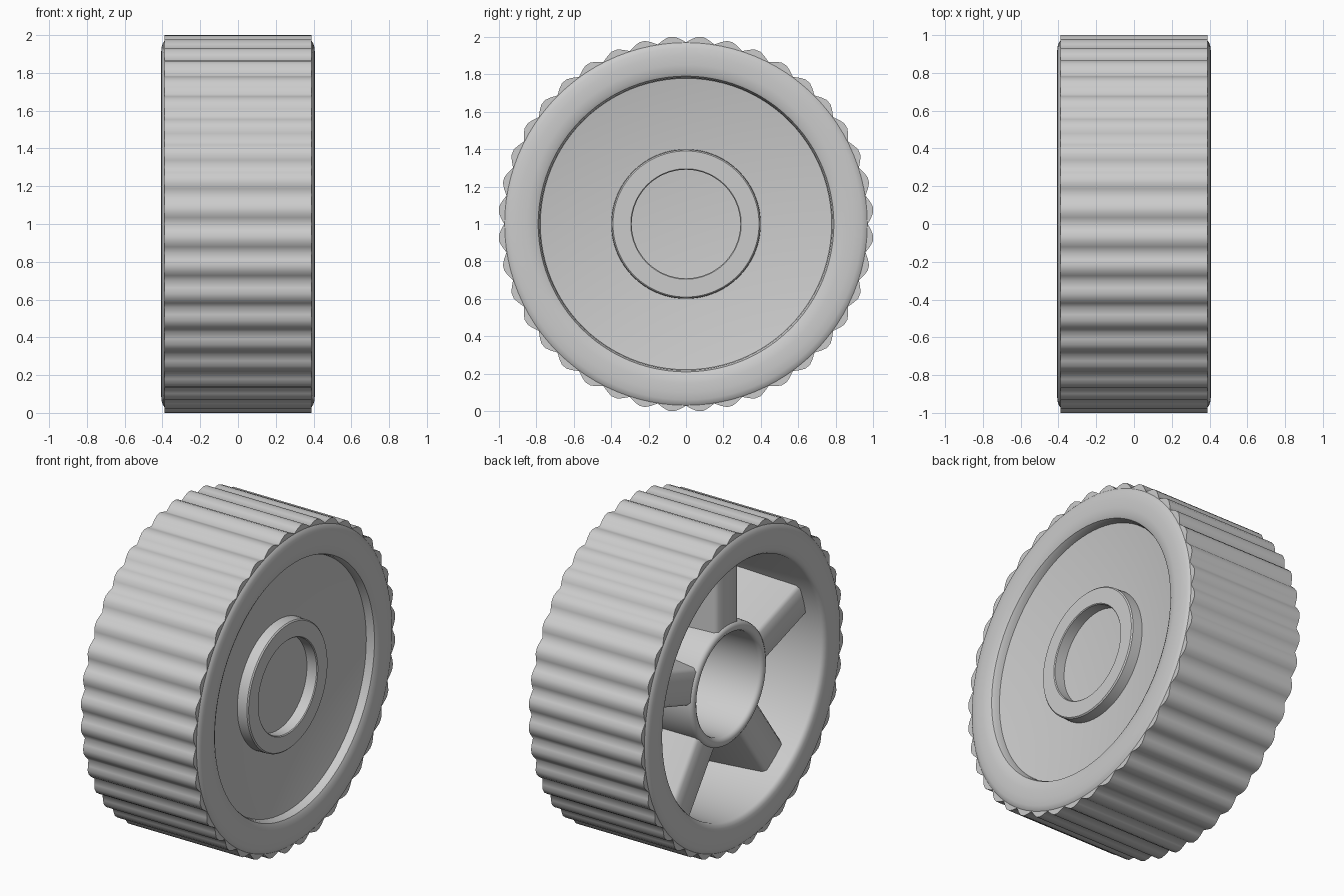
import bpy, bmesh, math
from math import sin, cos, pi, radians

if "Cube" in bpy.data.objects:
    bpy.data.objects.remove(bpy.data.objects["Cube"])

CZ = 1.0  # axle height, axle runs along x


def finish(name, bm, angle=35):
    bmesh.ops.recalc_face_normals(bm, faces=bm.faces)
    me = bpy.data.meshes.new(name)
    bm.to_mesh(me)
    bm.free()
    ob = bpy.data.objects.new(name, me)
    bpy.context.collection.objects.link(ob)
    bpy.ops.object.select_all(action='DESELECT')
    ob.select_set(True)
    bpy.context.view_layer.objects.active = ob
    bpy.ops.object.shade_smooth_by_angle(angle=radians(angle))
    return ob


def lathe(name, profile, closed=True, n=96, angle=35):
    """Revolve (x, radius) points around the axle; radius 0 makes a pole."""
    bm = bmesh.new()
    rings = []
    for x, r in profile:
        if r == 0:
            rings.append([bm.verts.new((x, 0, CZ))] * n)
        else:
            rings.append([bm.verts.new((x, r * sin(2 * pi * i / n), CZ + r * cos(2 * pi * i / n)))
                          for i in range(n)])
    pairs = list(zip(rings, rings[1:]))
    if closed:
        pairs.append((rings[-1], rings[0]))
    for a, b in pairs:
        for i in range(n):
            j = (i + 1) % n
            quad = list(dict.fromkeys((a[i], a[j], b[j], b[i])))
            if len(quad) > 2:
                bm.faces.new(quad)
    return finish(name, bm, angle)


# Rim with rounded shoulders, plus the dished web disc closing the +x side
lathe("rim_and_disc", [
    (0.275, 0), (0.275, 0.40), (0.345, 0.778), (0.375, 0.782), (0.393, 0.79), (0.403, 0.81),
    (0.408, 0.85), (0.408, 0.90), (0.404, 0.94), (0.397, 0.96), (0.388, 0.971), (0.37, 0.965),
    (-0.37, 0.965), (-0.388, 0.971), (-0.397, 0.96), (-0.404, 0.94), (-0.408, 0.90),
    (-0.408, 0.85), (-0.403, 0.82), (-0.396, 0.802), (-0.38, 0.79), (0.20, 0.765),
    (0.235, 0.75), (0.25, 0.72), (0.21, 0.40), (0.21, 0)], closed=False)

# Raised ring on the closed face
lathe("front_hub_ring", [(0.25, 0.40), (0.34, 0.397), (0.347, 0.39),
                         (0.347, 0.295), (0.342, 0.29), (0.25, 0.29)])

# Hollow hub tube on the open side
lathe("back_hub_tube", [(0.23, 0.40), (-0.28, 0.375), (-0.295, 0.37), (-0.305, 0.355),
                        (-0.305, 0.335), (-0.295, 0.32), (-0.28, 0.315), (0.23, 0.30)], angle=60)

# Fluted tread band
TEETH = 40
flute = [(0.0, 0.971), (0.22, 0.99), (0.4, 1.002), (0.6, 1.002), (0.78, 0.99)]
bm = bmesh.new()
loops = []
for x, inner in ((-0.39, True), (-0.39, False), (0.39, False), (0.39, True)):
    loop = []
    for t in range(TEETH):
        for f, r in flute:
            a = 2 * pi * (t + f) / TEETH
            rr = 0.93 if inner else r
            loop.append(bm.verts.new((x, rr * sin(a), CZ + rr * cos(a))))
    loops.append(loop)
for k in range(4):
    a, b = loops[k], loops[(k + 1) % 4]
    for i in range(len(a)):
        j = (i + 1) % len(a)
        bm.faces.new((a[i], a[j], b[j], b[i]))
finish("tread", bm, 75)

# Five drafted spokes inside the open side
bm = bmesh.new()
for s in range(5):
    ang = 2 * pi * s / 5
    rings = []
    for r in (0.345, 0.86):
        ring = []
        for x, w in ((0.27, -0.17), (-0.27, -0.11), (-0.29, -0.09),
                     (-0.29, 0.09), (-0.27, 0.11), (0.27, 0.17)):
            ring.append(bm.verts.new((x, r * sin(ang) + w * cos(ang),
                                      CZ + r * cos(ang) - w * sin(ang))))
        rings.append(ring)
    a, b = rings
    bm.faces.new(a)
    bm.faces.new(b)
    for i in range(6):
        j = (i + 1) % 6
        bm.faces.new((a[i], a[j], b[j], b[i]))
finish("spokes", bm, 60)
